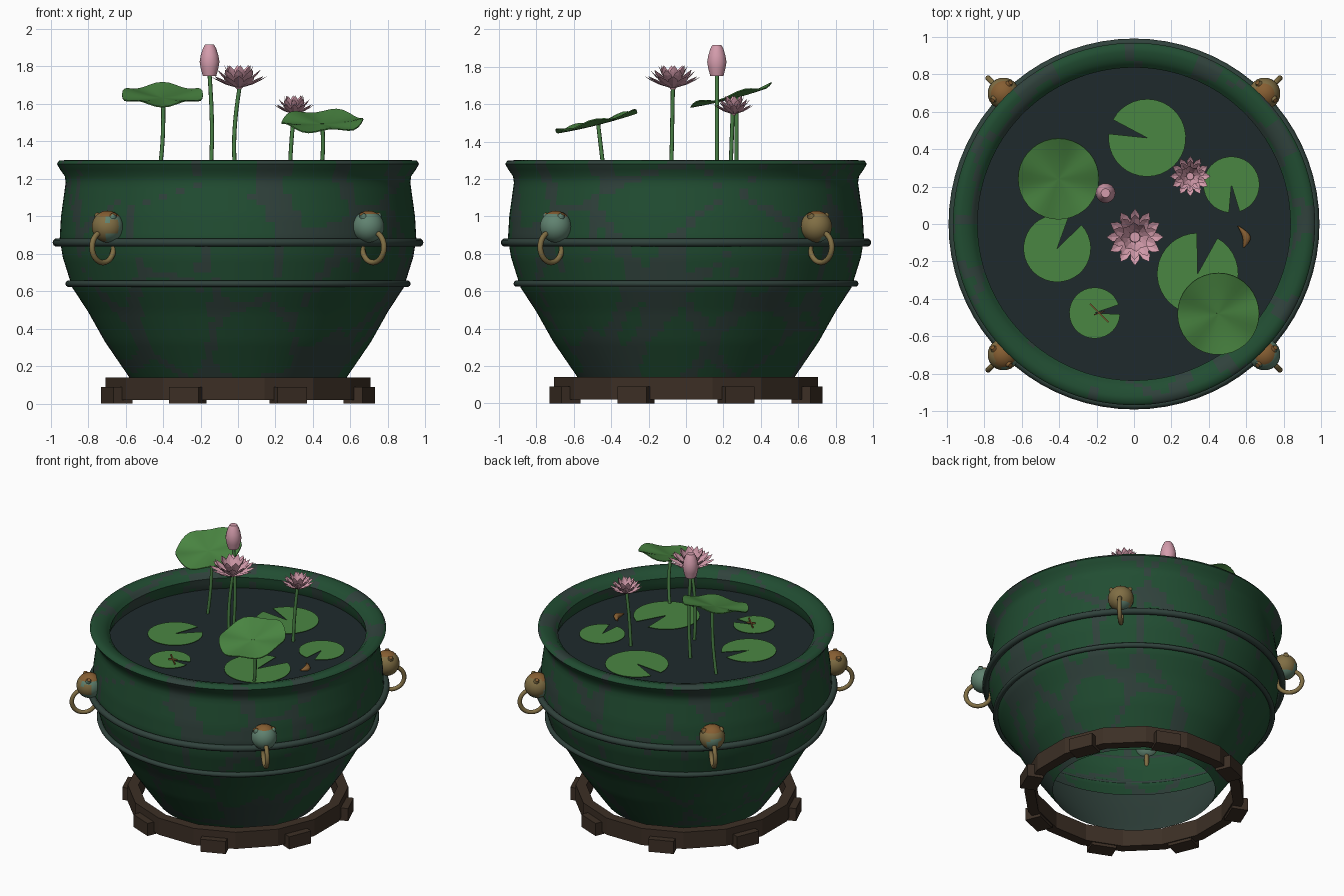
import bpy, bmesh, math
from mathutils import Vector, Matrix, noise
from math import sin, cos, pi, radians

if "Cube" in bpy.data.objects:
    bpy.data.objects.remove(bpy.data.objects["Cube"])


def material(name, r, g, b):
    lin = lambda c: ((c / 255 + 0.055) / 1.055) ** 2.4 if c > 10 else c / 3294
    m = bpy.data.materials.new(name)
    m.diffuse_color = (lin(r), lin(g), lin(b), 1)
    m.use_nodes = True
    m.node_tree.nodes["Principled BSDF"].inputs["Base Color"].default_value = m.diffuse_color
    return m


GLAZE = material("green glaze", 33, 77, 50)
WORN = material("worn grey glaze", 48, 66, 60)
WOOD = material("dark wood", 60, 47, 37)
WATER = material("dark water", 30, 42, 44)
LEAF = material("leaf green", 74, 134, 66)
STEM = material("stem green", 74, 130, 70)
PINK = material("petal pink", 212, 156, 172)
BRONZE = material("bronze", 128, 110, 68)
TEAL = material("verdigris", 96, 130, 112)
RUST = material("orange brown", 134, 94, 50)


def finish(bm, name, mats, smooth=None, rule=None):
    me = bpy.data.meshes.new(name)
    bm.normal_update()
    if rule:
        for f in bm.faces:
            f.material_index = rule(f.calc_center_median())
    if smooth:
        for f in bm.faces:
            f.smooth = True
        for e in bm.edges:
            e.smooth = len(e.link_faces) < 2 or e.calc_face_angle(0) < radians(smooth)
    bm.to_mesh(me)
    bm.free()
    for m in mats:
        me.materials.append(m)
    ob = bpy.data.objects.new(name, me)
    bpy.context.collection.objects.link(ob)
    return ob


def skin(bm, loops, closed=False):
    """Join equal-length closed loops of points with quads."""
    rows = [[bm.verts.new(p) for p in loop] for loop in loops]
    n = len(rows[0])
    for a, b in zip(rows, rows[1:] + rows[:1] if closed else rows[1:]):
        for i in range(n):
            j = (i + 1) % n
            bm.faces.new((a[i], a[j], b[j], b[i]))
    return rows


def ring(r, z, n, start=0.0, c=(0, 0)):
    return [(c[0] + r * cos(start + 2 * pi * i / n), c[1] + r * sin(start + 2 * pi * i / n), z)
            for i in range(n)]


def torus(name, R, tube, z, mats, n=72, m=10, rule=None):
    bm = bmesh.new()
    skin(bm, [ring(R + tube * cos(2 * pi * k / m), z + tube * sin(2 * pi * k / m), n)
              for k in range(m)], True)
    return finish(bm, name, mats, 50, rule)


# glazed bowl, lathed; worn streaks follow a cell pattern
profile = [(.53, .07), (.58, .14), (.71, .33), (.80, .49), (.885, .62), (.935, .78), (.952, .88),
           (.945, 1.0), (.92, 1.18), (.925, 1.215), (.95, 1.25), (.967, 1.28), (.955, 1.297),
           (.92, 1.30), (.87, 1.285), (.835, 1.25), (.845, 1.19), (.865, 1.14)]
dense = []
for a, b in zip(profile, profile[1:]):
    steps = max(1, round(math.dist(a, b) / .03))
    dense += [(a[0] + (b[0] - a[0]) * k / steps, a[1] + (b[1] - a[1]) * k / steps) for k in range(steps)]
dense.append(profile[-1])


def streaks(c):
    d = noise.voronoi(Vector((c.x * 2.6 + 7, c.y * 2.6, c.z * 1.9)))[0]
    mask = noise.noise(Vector((c.x * 2.2, c.y * 2.2 + 4, c.z * 2.2)))
    return 1 if d[1] - d[0] < .075 + .16 * mask else 0


bm = bmesh.new()
skin(bm, [ring(r, z, 120) for r, z in dense])
finish(bm, "bowl", [GLAZE, WORN], 50, streaks)
# grey lining seen through the open base
bm = bmesh.new()
skin(bm, [ring(r, z, 72)[::-1] for r, z in ((.53, .07), (.57, .14), (.70, .33), (.79, .49))])
finish(bm, "base_lining", [WORN], 50)
torus("upper_band", .968, .022, .86, [WORN])
torus("lower_band", .905, .017, .64, [WORN])

# water surface
bm = bmesh.new()
bm.faces.new([bm.verts.new(p) for p in ring(.855, 1.165, 72)])
finish(bm, "water", [WATER])

# wooden stand ring with eight feet
bm = bmesh.new()
skin(bm, [ring(r, z, 16, pi / 16) for r, z in ((.72, .02), (.72, .14), (.65, .14), (.65, .02))], True)
finish(bm, "stand_ring", [WOOD])
bm = bmesh.new()
for k in range(8):
    M = (Matrix.Rotation(pi / 8 + k * pi / 4, 4, 'Z') @ Matrix.Translation((.7, 0, .045))
         @ Matrix.Diagonal((.11, .17, .09, 1)))
    bmesh.ops.create_cube(bm, size=1, matrix=M)
finish(bm, "stand_feet", [WOOD])

# four bronze knobs with hanging rings; one has turned mostly green
for k in range(4):
    def patina(c):
        n = noise.noise(Vector(c) * 9 + Vector((3, 1, 5)))
        if c.z + .03 * n > 1.0:
            return 2
        if k == 3:
            return 1 if n < .25 else 0
        if k == 2:
            return 1 if c.x > -.71 and n > -.2 else 0
        return 1 if n > .3 else 0

    turn = Matrix.Rotation(pi / 4 + k * pi / 2, 4, 'Z')
    bm = bmesh.new()
    bmesh.ops.create_uvsphere(bm, u_segments=20, v_segments=14, radius=.085,
                              matrix=turn @ Matrix.Translation((.985, 0, .945)))
    for s in (-1, 1):   # small ears
        bmesh.ops.create_cone(bm, segments=8, radius1=.03, radius2=.012, depth=.04, cap_ends=True,
                              matrix=turn @ Matrix.Translation((1.0, s * .055, .998))
                              @ Matrix.Rotation(-s * .7, 4, 'X'))
    finish(bm, f"knob_{k}", [BRONZE, TEAL, RUST], 50, patina)
    ob = torus(f"hanging_ring_{k}", .082, .015, 0, [BRONZE], 28, 8)
    ob.data.transform(turn @ Matrix.Translation((1.02, 0, .835)) @ Matrix.Rotation(pi / 2, 4, 'X'))


# floating lily pads with a notch
def pad(i, x, y, r, notch, width):
    bm = bmesh.new()
    a0, sweep = radians(notch + width / 2), radians(360 - width)
    pts = [(x, y, 1.176)] + [(x + r * cos(a0 + sweep * k / 32), y + r * sin(a0 + sweep * k / 32), 1.176)
                             for k in range(33)]
    face = bm.faces.new([bm.verts.new(p) for p in pts])
    out = bmesh.ops.extrude_face_region(bm, geom=[face])
    for v in out["geom"]:
        if isinstance(v, bmesh.types.BMVert):
            v.co.z -= .003
    bmesh.ops.recalc_face_normals(bm, faces=bm.faces)
    finish(bm, f"lily_pad_{i}", [LEAF])


for i, p in enumerate([(.07, .46, .207, 163, 22), (.52, .21, .15, -84, 22), (-.41, -.13, .18, 57, 26),
                       (.34, -.265, .217, 76, 30), (-.21, -.475, .136, 8, 22)]):
    pad(i, *p)


# raised leaves: cupped, wavy, tilted up to the back
def leaf(name, x, y, z, r, phase):
    bm = bmesh.new()
    n, loops = 36, []
    for t in (.02, .35, .7, 1):
        loop = []
        for i in range(n):
            a = 2 * pi * i / n
            w = .012 * t * t * sin(5 * a + phase) + .02 * t * t
            loop.append((x + r * t * cos(a), y + r * t * sin(a), z + w + .25 * r * t * sin(a)))
        loops.append(loop)
    rows = skin(bm, loops)
    bm.faces.new(rows[0])
    bmesh.ops.recalc_face_normals(bm, faces=bm.faces)
    bmesh.ops.solidify(bm, geom=bm.faces[:], thickness=.006)
    finish(bm, name, [LEAF], 40)


leaf("raised_leaf_left", -.403, .24, 1.632, .216, 0)
leaf("raised_leaf_right", .45, -.48, 1.492, .218, 2)


# stems with a gentle bow
def stem(name, base, top, bow=.012, r=.011):
    b, t = Vector(base), Vector(top)
    bm = bmesh.new()
    loops = []
    for k in range(9):
        p = b.lerp(t, k / 8)
        loops.append(ring(r, p.z, 8, 0, (p.x + bow * sin(pi * k / 8), p.y))) 
    skin(bm, loops)
    finish(bm, name, [STEM], 60)


stem("leaf_stem_left", (-.43, .27, 1.16), (-.40, .27, 1.635))
stem("leaf_stem_right", (.43, -.43, 1.16), (.45, -.47, 1.495))
stem("flower_stem_large", (-.01, -.08, 1.16), (.01, -.07, 1.70), -.02)
stem("flower_stem_small", (.275, .235, 1.16), (.30, .25, 1.56), -.005)
stem("bud_stem", (-.15, .165, 1.16), (-.152, .165, 1.76), .012)


# lotus flowers: three whorls of pointed petals
def flower(name, x, y, z, R, H):
    bm = bmesh.new()
    for n, reach, rise, off in ((12, 1, .52, 0), (10, .8, .8, .3), (8, .52, 1, .1)):
        for k in range(n):
            d = 2 * pi * k / n + off

            def P(t, s, h):
                u, v = R * reach * t, R * s
                return bm.verts.new((x + u * cos(d) - v * sin(d), y + u * sin(d) + v * cos(d), z + H * h))
            c = [P(.05, 0, 0), P(.5, 0, rise * .32), P(.8, 0, rise * .68), P(1, 0, rise)]
            for s in (-1, 1):
                e = [P(.5, s * .17, rise * .44), P(.8, s * .15, rise * .76)]
                for f in ((c[0], c[1], e[0]), (c[1], c[2], e[1], e[0]), (c[2], c[3], e[1])):
                    bm.faces.new(f if s < 0 else f[::-1])
    for f in bm.faces:
        f.normal_update()
        if f.normal.z < 0:
            f.normal_flip()
    # seed head
    rows = skin(bm, [ring(R * a, z + H * h, 12, 0, (x, y)) for a, h in ((.08, -.05), (.2, .15), (.18, .35))])
    bm.faces.new(rows[-1])
    finish(bm, name, [PINK])


flower("large_flower", .005, -.07, 1.685, .152, .122)
flower("small_flower", .30, .255, 1.545, .108, .1)

# closed bud
bm = bmesh.new()
rows = skin(bm, [ring(r, z, 14, 0, (-.152, .165)) for r, z in
                 ((.036, 1.75), (.047, 1.79), (.053, 1.825), (.047, 1.86), (.036, 1.895), (.024, 1.917))])
bm.faces.new(rows[0][::-1])
bm.faces.new(rows[-1])
finish(bm, "bud", [PINK], 40)

# small curved fish at the surface and an insect on the smallest pad
bm = bmesh.new()
loops = []
for k in range(9):
    t = k / 8
    loops.append([(.555 + .03 * sin(pi * t) + .03 * t + (.004 + .018 * sin(pi * t)) * cos(a), -.01 - .115 * t,
                   1.175 + (.004 + .014 * sin(pi * t)) * sin(a)) for a in (i * pi / 4 for i in range(8))])
skin(bm, loops)
bmesh.ops.recalc_face_normals(bm, faces=bm.faces)
finish(bm, "fish", [RUST], 60)
bm = bmesh.new()
for ang, length, w in ((-45, .14, .008), (20, .06, .006)):
    bmesh.ops.create_cube(bm, size=1, matrix=Matrix.Translation((-.185, -.475, 1.182))
                          @ Matrix.Rotation(radians(ang), 4, 'Z') @ Matrix.Diagonal((length, w, .01, 1)))
finish(bm, "insect", [RUST])
